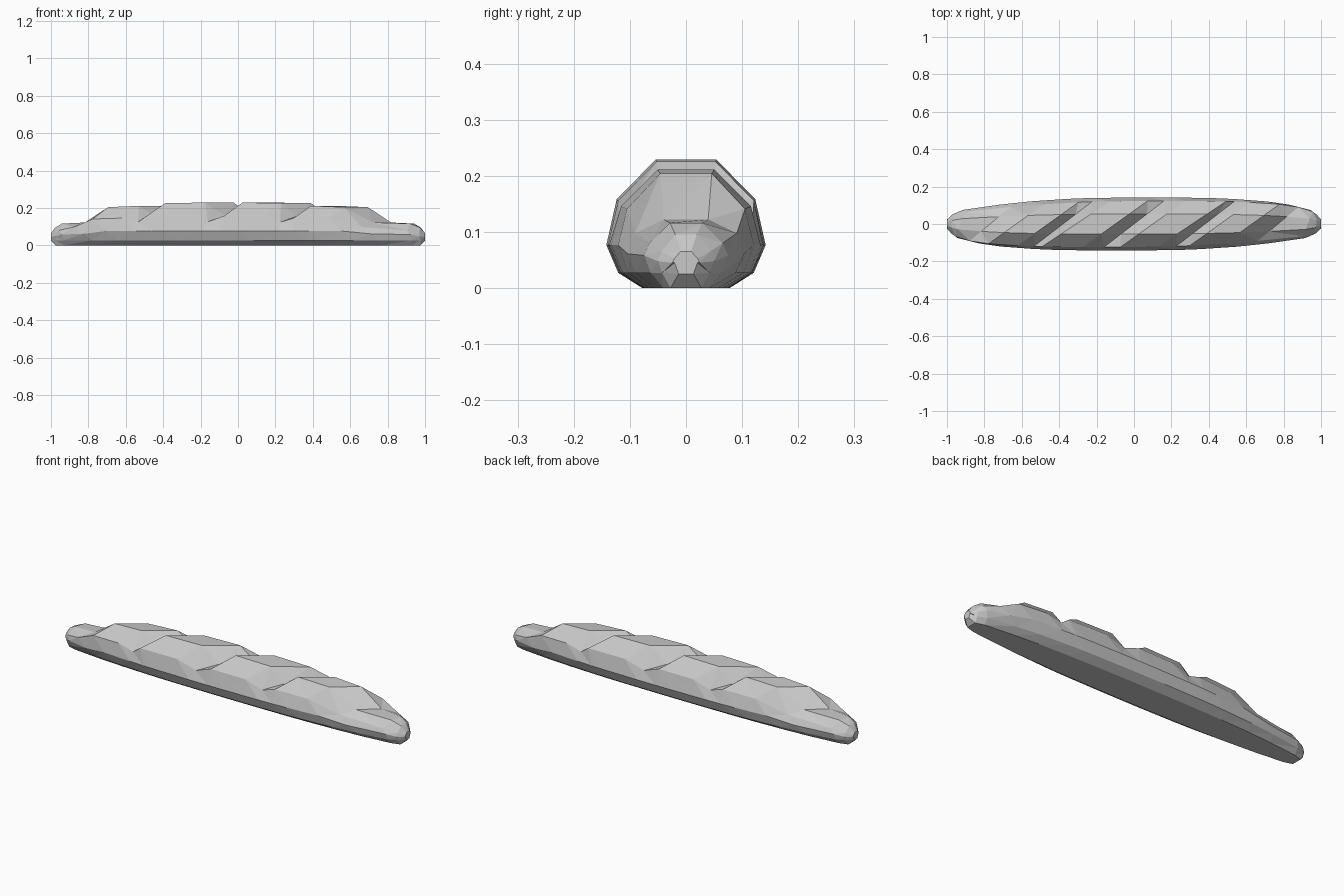
import bpy
import bmesh

if "Cube" in bpy.data.objects:
    bpy.data.objects.remove(bpy.data.objects["Cube"], do_unlink=True)

# One plain crust colour
crust = bpy.data.materials.new("pale grey crust")
crust.use_nodes = True
grey = (0.58, 0.58, 0.58, 1.0)
crust.diffuse_color = grey
crust.node_tree.nodes["Principled BSDF"].inputs["Base Color"].default_value = grey

# Half section, bottom to top: width share, height share, slant share
SECTION = [(0.55, 0.0, 0.0), (0.85, 0.12, 0.1), (1.0, 0.34, 0.45),
           (0.87, 0.69, 1.0), (0.38, 1.0, 1.0)]

# Stations from the middle outwards: x, half width, height, slant, is a slash
STATIONS = [
    (0.0, 0.142, 0.158, 1.3, True),
    (0.1, 0.142, 0.229, 1.4, False),
    (0.31, 0.139, 0.225, 1.5, False),
    (0.38, 0.137, 0.155, 1.3, True),
    (0.46, 0.133, 0.211, 1.4, False),
    (0.63, 0.121, 0.204, 1.4, False),
    (0.77, 0.104, 0.122, 1.2, True),
    (0.93, 0.075, 0.116, 0.4, False),
    (0.975, 0.05, 0.095, 0.1, False),
    (1.0, 0.024, 0.065, 0.0, False),
]


def add_ring(bm, station, turn):
    """Slanted cross-section; turn = -1 spins it half a turn about z."""
    x, width, height, slant, slash = station
    lift = 0.025 if x == 1.0 else 0.0
    half = []
    for w, h, s in SECTION:
        if slash and h == 0.69:
            h = 0.8
        # the flanks and base keep the full loaf height under a slash
        z = lift + (height - lift) * h
        if h < 0.5:
            z = lift + min(0.225 * h, (height - lift) * 0.5)
        half.append((width * w, z, s * slant))
    loop = [(-y, z, s) for y, z, s in half] + [(y, z, s) for y, z, s in reversed(half)]
    ring = []
    for y, z, s in loop:
        ring.append(bm.verts.new((turn * x + s * y, y, z)))
    return ring


# Loaf: both halves share the middle slash
bm = bmesh.new()
rings = [add_ring(bm, st, -1) for st in reversed(STATIONS[1:])]
rings += [add_ring(bm, st, 1) for st in STATIONS]
for a, b in zip(rings, rings[1:]):
    for i in range(len(a)):
        j = (i + 1) % len(a)
        bm.faces.new((a[i], a[j], b[j], b[i]))
bm.faces.new(rings[0])
bm.faces.new(rings[-1])
bmesh.ops.triangulate(bm, faces=bm.faces[:], quad_method='SHORT_EDGE')
bmesh.ops.recalc_face_normals(bm, faces=bm.faces[:])

mesh = bpy.data.meshes.new("bread_loaf")
bm.to_mesh(mesh)
bm.free()
mesh.materials.append(crust)
loaf = bpy.data.objects.new("bread_loaf", mesh)
bpy.context.collection.objects.link(loaf)
